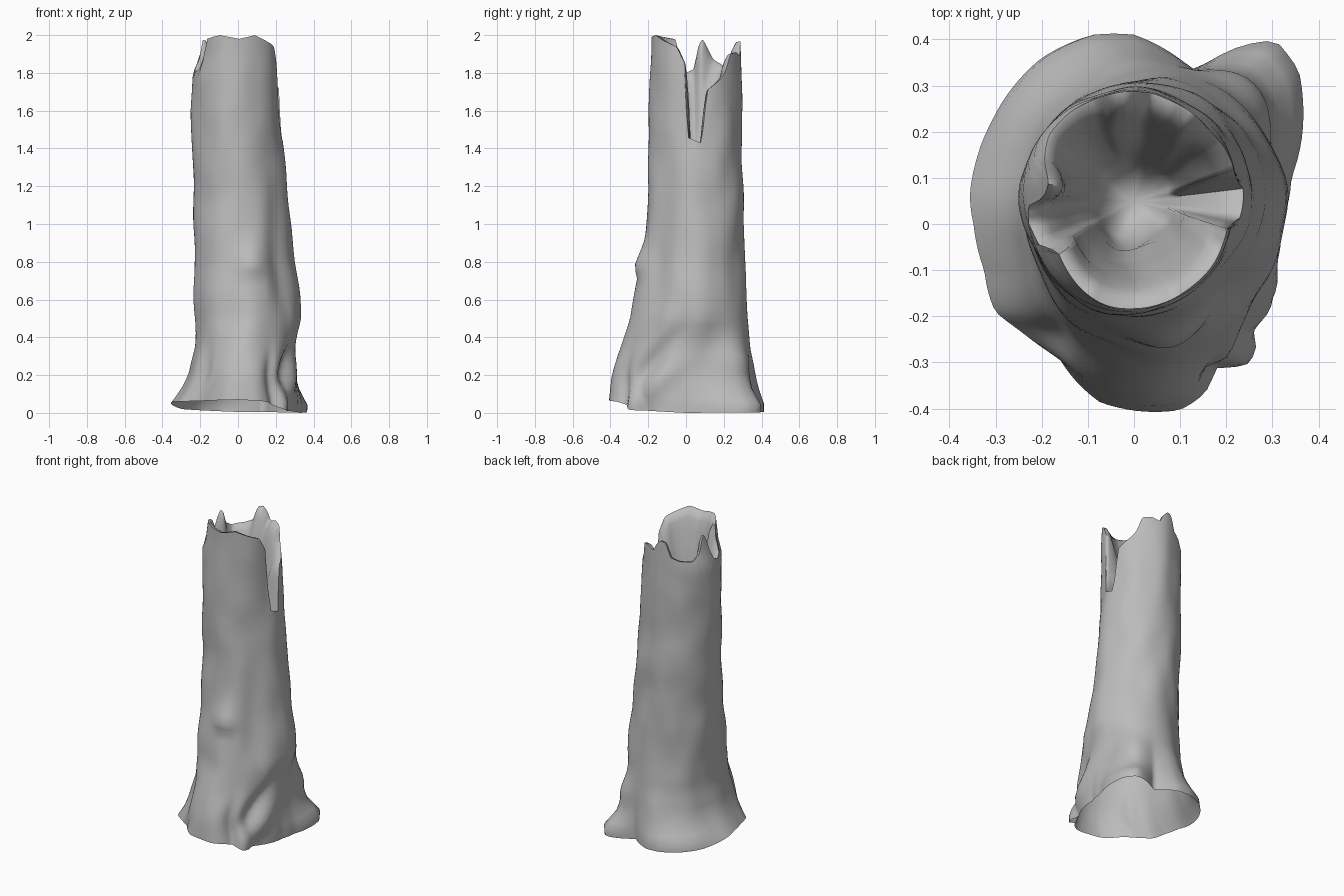
import bpy, bmesh
from math import sin, cos, atan2, radians, degrees, hypot, exp
from mathutils import Vector, noise

cube = bpy.data.objects.get("Cube")
if cube:
    bpy.data.objects.remove(cube)

SEGMENTS, LOWER_ROWS, UPPER_ROWS, INNER_ROWS = 120, 32, 10, 9
SPLIT = 1.35  # height where rows start to follow the broken rim
FLOOR = 1.3   # depth of the hollow


def interp(table, x):
    """Piecewise linear lookup in rows of (key, value, ...)."""
    for a, b in zip(table, table[1:]):
        if x <= b[0]:
            t = max(0, (x - a[0]) / (b[0] - a[0]))
            return [p + (q - p) * t for p, q in zip(a[1:], b[1:])]
    return list(table[-1][1:])


def wrap(table):
    """Repeat an angle table on both sides so lookups are periodic."""
    table = sorted(table)
    return [(a + k, *r) for k in (-360, 0, 360) for a, *r in table]


def bump(x, centre, width):
    return exp(-((x - centre) / width) ** 2)


# Trunk extents by height: z, left, right, front, back
TRUNK = [(0, -.26, .31, -.40, .37), (.2, -.235, .295, -.385, .35),
         (.4, -.225, .315, -.325, .335), (.5, -.225, .335, -.29, .325),
         (.8, -.235, .3, -.235, .31), (1.2, -.24, .26, -.20, .30),
         (1.6, -.245, .225, -.19, .295), (1.8, -.235, .215, -.19, .295),
         (1.87, -.205, .21, -.19, .295), (2, -.19, .205, -.185, .285)]

# Root outline on the ground, turned into angle and radius
ROOTS = [(.34, .1), (.355, .33), (.305, .395), (.235, .385), (.13, .33), (0, .41),
         (-.09, .41), (-.2, .36), (-.31, .22), (-.355, .06), (-.33, -.1), (-.31, -.19),
         (-.17, -.28), (-.08, -.385), (0, -.405), (.1, -.405), (.16, -.37),
         (.185, -.32), (.25, -.3), (.26, -.26), (.25, -.21), (.32, 0)]
OUTLINE = wrap([(degrees(atan2(y, x)), hypot(x, y)) for x, y in ROOTS])

# Broken rim height by angle, with the deep slot on the right
RIM = wrap([(-168, 1.8), (-156, 1.82), (-150, 1.98), (-120, 2.0), (-90, 1.98),
            (-65, 2.0), (-45, 1.97), (-25, 1.94), (-14, 1.85), (-11, 1.46), (6, 1.43),
            (9, 1.5), (14, 1.71), (33, 1.77), (41, 1.81), (50, 1.9), (66, 1.91),
            (80, 1.89), (88, 1.94), (97, 1.97), (106, 1.96), (114, 1.87), (125, 1.85),
            (145, 1.84), (158, 1.87), (170, 1.98), (176, 1.95), (183, 1.82)])

# Ground edge height, lifted at the front and left
GROUND = wrap([(-150, .06), (-90, .07), (-67, .06), (-50, .015), (0, 0), (90, .005),
               (140, .02), (180, .06)])
FLARE = [(.05, 1), (.12, .5), (.2, .2), (.35, 0), (2, 0)]


def surface(deg, z):
    """Point on the bark at an angle and height."""
    left, right, front, back = interp(TRUNK, z)
    a = radians(deg)
    x = (left + right) / 2 + (right - left) / 2 * cos(a)
    y = (front + back) / 2 + (back - front) / 2 * sin(a)
    # spreading roots
    w = interp(FLARE, z)[0]
    r = interp(OUTLINE, deg)[0]
    p = Vector((x + (r * cos(a) - x) * w, y + (r * sin(a) - y) * w, z))
    # knot of a broken branch at the front
    push = .03 * bump(deg, -82, 17) * bump(z, .77, .1 if z > .77 else .03)
    # slanting side root with the hollow above it, then the clefts beside the front root
    push += .03 * bump(deg, -53 + 180 * z, 12) * bump(z, .15, .1)
    push -= .035 * bump(deg, -66 + 130 * z, 10) * bump(z, .27, .13)
    push -= .025 * bump(deg, -60, 7) * bump(z, .17, .12)
    push -= .03 * bump(deg, -138, 10) * bump(z, .2, .12)
    # flattened side towards the front, back root running up the trunk
    push -= .032 * bump(deg, -42, 24) * bump(z, .8, .5)
    push += .045 * bump(deg, 48, 20) * bump(z, .27, .14)
    push += .014 * noise.noise(Vector((x * 7, y * 7, z * 4))) * min(1, z * 4)
    return p + Vector((cos(a), sin(a), 0)) * push


bm = bmesh.new()
rings = [[] for _ in range(LOWER_ROWS + UPPER_ROWS + INNER_ROWS + 1)]
for s in range(SEGMENTS):
    deg = -180 + 360 * s / SEGMENTS
    ground, rim = interp(GROUND, deg)[0], interp(RIM, deg)[0]
    heights = [ground + (SPLIT - ground) * i / LOWER_ROWS for i in range(LOWER_ROWS)]
    heights += [SPLIT + (rim - SPLIT) * i / UPPER_ROWS for i in range(UPPER_ROWS + 1)]
    points = [surface(deg, z) for z in heights]
    # rounded lip, then a hollow narrowing downwards, thicker behind the left splinter
    lip = rim - .005
    for i in range(INNER_ROWS):
        t = i / (INNER_ROWS - 1)
        p = surface(deg, lip + (FLOOR - lip) * t ** 1.3)
        axis = Vector((0, .05, p.z))
        shrink = .91 - .6 * t ** .85 + .08 * t * noise.noise(p * 6)
        shrink -= .2 * bump(deg, 160, 14) * t * (1 - t)
        points.append(axis + (p - axis) * shrink)
    for ring, p in zip(rings, points):
        ring.append(bm.verts.new(p))

for lower, upper in zip(rings, rings[1:]):
    for i in range(SEGMENTS):
        j = (i + 1) % SEGMENTS
        bm.faces.new((lower[i], lower[j], upper[j], upper[i]))

# Floor of the hollow; the trunk stays open underneath
centre = bm.verts.new((0, .05, FLOOR - .06))
for i in range(SEGMENTS):
    bm.faces.new((rings[-1][i], rings[-1][(i + 1) % SEGMENTS], centre))

mesh = bpy.data.meshes.new("hollow_trunk")
bm.to_mesh(mesh)
bm.free()
trunk = bpy.data.objects.new("hollow_trunk", mesh)
bpy.context.collection.objects.link(trunk)

# Plain grey bark
bark = bpy.data.materials.new("grey_bark")
bark.use_nodes = True
bark.diffuse_color = (.5, .5, .5, 1)
bark.node_tree.nodes["Principled BSDF"].inputs["Base Color"].default_value = (.5, .5, .5, 1)
mesh.materials.append(bark)

bpy.ops.object.select_all(action='DESELECT')
trunk.select_set(True)
bpy.context.view_layer.objects.active = trunk
bpy.ops.object.shade_smooth_by_angle(angle=radians(70))
